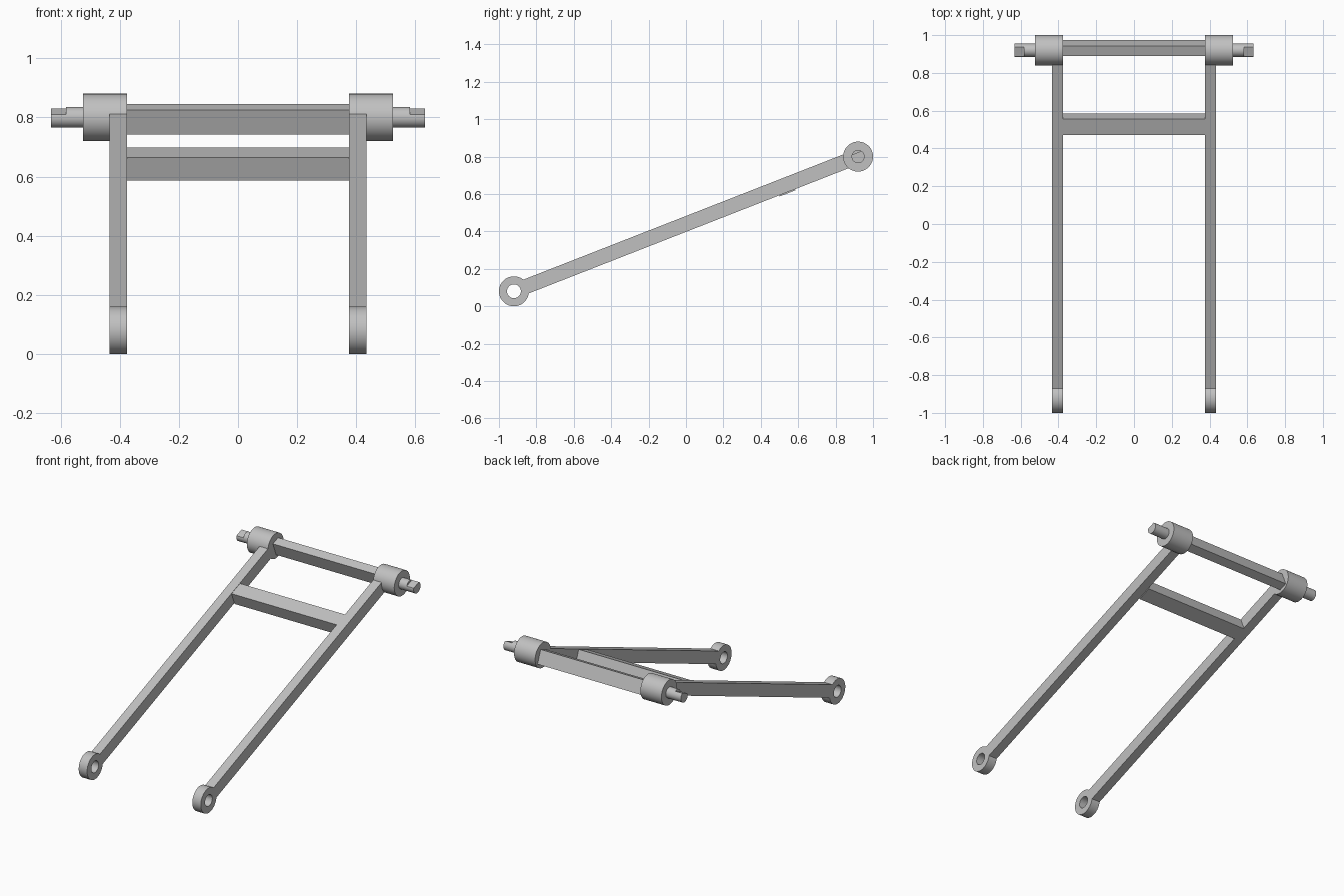
import bpy, bmesh
from math import atan2, cos, sin, radians, pi
from mathutils import Matrix, Vector

if "Cube" in bpy.data.objects:
    bpy.data.objects.remove(bpy.data.objects["Cube"])

GREY = (0.53, 0.53, 0.53, 1.0)
metal = bpy.data.materials.new("light grey metal")
metal.use_nodes = True
metal.diffuse_color = GREY
metal.node_tree.nodes["Principled BSDF"].inputs["Base Color"].default_value = GREY

# The two pivot axes run along x; the arms join them
EYE = Vector((0, -0.92, 0.08))
HUB = Vector((0, 0.92, 0.80))
SPAN = HUB - EYE
TILT = atan2(SPAN.z, SPAN.y)
ALONG = SPAN.normalized()
UP = Vector((0, -sin(TILT), cos(TILT)))
INNER, OUTER = 0.375, 0.435


def finish(name, bm, mirror=False):
    bmesh.ops.recalc_face_normals(bm, faces=bm.faces)
    mesh = bpy.data.meshes.new(name)
    bm.to_mesh(mesh)
    bm.free()
    mesh.materials.append(metal)
    obj = bpy.data.objects.new(name, mesh)
    bpy.context.collection.objects.link(obj)
    bpy.ops.object.select_all(action='DESELECT')
    obj.select_set(True)
    bpy.context.view_layer.objects.active = obj
    bpy.ops.object.shade_smooth_by_angle(angle=radians(30))
    if mirror:
        obj.modifiers.new("both sides", 'MIRROR')


def tilted_box(name, x0, x1, centre, length, height, mirror=False):
    bm = bmesh.new()
    place = (Matrix.Translation(centre + Vector(((x0 + x1) / 2, 0, 0)))
             @ Matrix.Rotation(TILT, 4, 'X')
             @ Matrix.Diagonal((x1 - x0, length, height, 1)))
    bmesh.ops.create_cube(bm, size=1, matrix=place)
    finish(name, bm, mirror)


def rod(name, x0, x1, centre, radius, flat=None):
    """Cylinder along x, optionally cut to a flat at a height above its axis."""
    bm = bmesh.new()
    place = (Matrix.Translation(centre + Vector(((x0 + x1) / 2, 0, 0)))
             @ Matrix.Rotation(pi / 2, 4, 'Y'))
    bmesh.ops.create_cone(bm, cap_ends=True, segments=64, radius1=radius,
                          radius2=radius, depth=x1 - x0, matrix=place)
    if flat:
        cut = bmesh.ops.bisect_plane(
            bm, geom=bm.verts[:] + bm.edges[:] + bm.faces[:],
            plane_co=centre + UP * flat, plane_no=UP, clear_outer=True)
        edges = [e for e in cut["geom_cut"] if isinstance(e, bmesh.types.BMEdge)]
        bmesh.ops.holes_fill(bm, edges=[e for e in bm.edges if e.is_boundary] or edges)
    finish(name, bm, True)


def ring(name, x0, x1, centre, outer, inner):
    """Rectangular section spun around the x axis."""
    bm = bmesh.new()
    section = [bm.verts.new(centre + Vector((x, 0, r)))
               for x, r in ((x0, inner), (x1, inner), (x1, outer), (x0, outer))]
    edges = [bm.edges.new((section[i - 1], section[i])) for i in range(4)]
    bmesh.ops.spin(bm, geom=section + edges, cent=centre, axis=(1, 0, 0),
                   angle=2 * pi, steps=64)
    bmesh.ops.remove_doubles(bm, verts=bm.verts, dist=0.0005)
    finish(name, bm, True)


# Long side arms, starting inside the eye wall and ending in the hub
start, end = EYE + ALONG * 0.06, HUB - ALONG * 0.02
tilted_box("side_arms", INNER, OUTER, (start + end) / 2, (end - start).length, 0.079, True)

# Open eyes at the low ends
ring("pivot_eyes", INNER, OUTER, EYE, 0.08, 0.037)

# Hubs and pins at the high ends, each pin with a flat at its tip
rod("hubs", INNER, 0.525, HUB, 0.08)
rod("pin_shanks", 0.52, 0.582, HUB, 0.035)
rod("pin_tips", 0.582, 0.632, HUB, 0.035, flat=0.021)

# Cross bars between the arms
tilted_box("upper_cross_bar", -INNER, INNER, Vector((0, 0.933, 0.793)), 0.056, 0.089)
tilted_box("lower_cross_bar", -INNER, INNER, Vector((0, 0.528, 0.642)), 0.092, 0.083)
